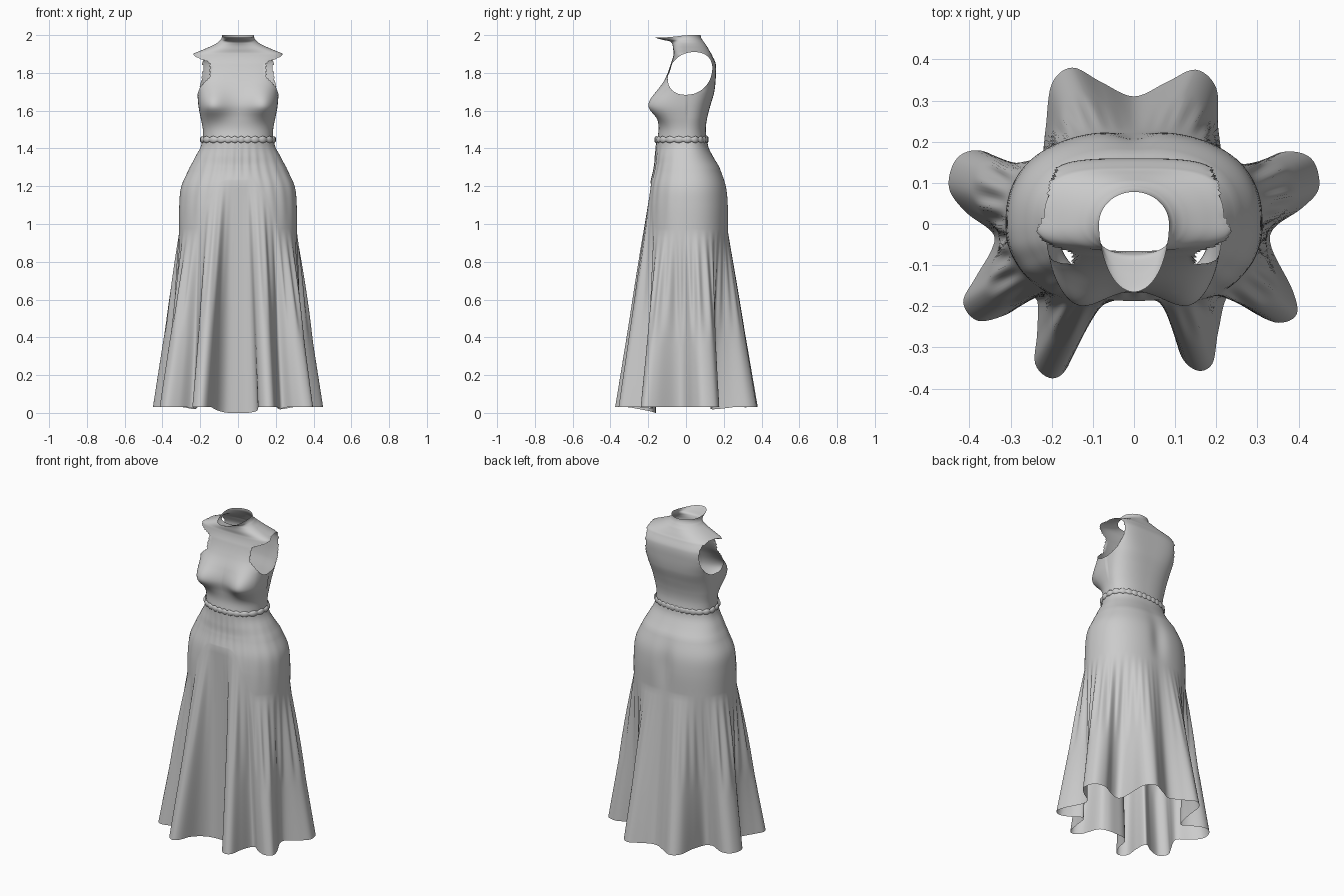
import bpy, bmesh, math

if "Cube" in bpy.data.objects:
    bpy.data.objects.remove(bpy.data.objects["Cube"])

cloth = bpy.data.materials.new("grey_cloth")
cloth.diffuse_color = (0.6, 0.6, 0.6, 1)
cloth.use_nodes = True
cloth.node_tree.nodes["Principled BSDF"].inputs["Base Color"].default_value = cloth.diffuse_color


def catmull(a, b, c, d, f):
    return tuple(0.5 * (2 * q + (r - p) * f + (2 * p - 5 * q + 4 * r - s) * f * f
                        + (3 * q - p - 3 * r + s) * f ** 3) for p, q, r, s in zip(a, b, c, d))


def profile(rows, z):
    """Smoothly look up (half width, front depth, back depth, exponents) at height z."""
    n = len(rows)
    i = 0
    while i < n - 2 and z > rows[i + 1][0]:
        i += 1
    f = min(1, max(0, (z - rows[i][0]) / (rows[i + 1][0] - rows[i][0])))
    return catmull(rows[max(i - 1, 0)][1:], rows[i][1:], rows[i + 1][1:], rows[min(i + 2, n - 1)][1:], f)


def ring_point(rows, z, a):
    """Point on a rounded ring; a = 0 faces front, growing towards +x."""
    w, front, back, nf, nb = profile(rows, z)
    sx, cy = math.sin(a), -math.cos(a)
    depth, n = (front, nf) if cy < 0 else (back, nb)
    r = (abs(sx / w) ** n + abs(cy / depth) ** n) ** (-1 / n)
    return sx * r, cy * r


def gauss(v, s):
    return math.exp(-(v / s) ** 2)


def smooth(v):
    v = min(1, max(0, v))
    return v * v * (3 - 2 * v)


def loft(name, rings):
    bm = bmesh.new()
    grid = [[bm.verts.new(p) for p in r] for r in rings]
    n = len(grid[0])
    for lo, hi in zip(grid, grid[1:]):
        for i in range(n):
            bm.faces.new((lo[i], lo[(i + 1) % n], hi[(i + 1) % n], hi[i]))
    return name, bm


def finish(name, bm):
    bmesh.ops.recalc_face_normals(bm, faces=bm.faces)
    me = bpy.data.meshes.new(name)
    bm.to_mesh(me)
    bm.free()
    me.materials.append(cloth)
    ob = bpy.data.objects.new(name, me)
    bpy.context.collection.objects.link(ob)
    for p in me.polygons:
        p.use_smooth = True
    return ob


# Bodice: z, half width, front depth, back depth, front and back squareness
bodice_rows = [
    (1.43, .185, .155, .112, 2.3, 2.3), (1.50, .186, .145, .105, 2.4, 2.4),
    (1.56, .195, .150, .112, 2.5, 2.5), (1.63, .205, .160, .130, 2.6, 2.7),
    (1.70, .214, .142, .150, 2.7, 3.2), (1.78, .228, .105, .158, 2.8, 3.8),
    (1.85, .238, .080, .157, 2.8, 3.8), (1.90, .236, .066, .135, 2.7, 3.2),
    (1.925, .180, .068, .120, 2.4, 2.6), (1.95, .125, .072, .105, 2.1, 2.2),
    (1.97, .098, .084, .090, 2, 2), (1.985, .087, .125, .081, 2, 2), (2.0, .085, .165, .078, 2, 2)]
N = 192
rings = []
levels = [p[0] + (q[0] - p[0]) * k / 8 for p, q in zip(bodice_rows, bodice_rows[1:]) for k in range(8)] + [2.0]
for z in levels:
    ring = []
    for i in range(N):
        a = 2 * math.pi * i / N
        x, y = ring_point(bodice_rows, z, a)
        if y < 0:  # bust
            bump = gauss(z - 1.625, .065 if z < 1.625 else .09) * gauss(abs(x) - .135, .075)
            y -= .058 * bump * min(1, -y / .08)
            x *= 1 + .06 * bump
        lip = smooth((z - 1.95) / .05) * smooth((.03 - y) / .15)  # collar dips at front
        ring.append((x, y, z - .012 * lip))
    rings.append(ring)
name, bm = loft("bodice", rings)


# Armholes: sheared ovals seen from the side
def oval(co):
    v = (co.z - 1.797) / .113
    u = (co.y - .02 - .2 * (co.z - 1.79)) / .115
    return u, v, (abs(u) ** 2.2 + abs(v) ** 2.2) ** (1 / 2.2)


holes = [f for f in bm.faces if abs(f.calc_center_median().x) > .15 and oval(f.calc_center_median())[2] < 1]
bmesh.ops.delete(bm, geom=holes, context='FACES')
for v in bm.verts:
    if v.is_boundary and 1.6 < v.co.z < 1.93:
        p, q, r = oval(v.co)
        if r > .5:
            z = 1.797 + .113 * q / r
            v.co.z = z
            v.co.y = .02 + .2 * (z - 1.79) + .115 * p / r
finish(name, bm)

# Skirt hem outline, right half front to back, then left half back to front
hem_ctrl = [
    (0, -.16), (.06, -.165), (.10, -.20), (.11, -.31), (.15, -.355), (.19, -.34), (.205, -.26),
    (.23, -.175), (.29, -.215), (.35, -.24), (.395, -.22), (.385, -.16), (.335, -.06), (.34, -.01),
    (.41, .04), (.45, .09), (.43, .16), (.36, .175), (.28, .135), (.225, .14), (.205, .23),
    (.2, .33), (.15, .375), (.08, .345), (0, .31),
    (-.08, .345), (-.15, .38), (-.2, .34), (-.215, .23), (-.23, .14), (-.28, .135), (-.37, .178),
    (-.43, .16), (-.45, .09), (-.41, .03), (-.345, -.02), (-.345, -.06), (-.385, -.13), (-.415, -.19),
    (-.38, -.235), (-.31, -.22), (-.24, -.18), (-.235, -.26), (-.24, -.34), (-.2, -.375),
    (-.16, -.345), (-.12, -.23), (-.07, -.17)]
M = len(hem_ctrl)
SUB = 6
hem = [catmull(*(hem_ctrl[(i + k) % M] for k in (-1, 0, 1, 2)), j / SUB)
       for i in range(M) for j in range(SUB)]
C = len(hem)

# Matching hip angles: polar angle of the hem, evened out
off = []
for i, (x, y) in enumerate(hem):
    base = 2 * math.pi * i / C
    d = math.atan2(x, -y) - base
    off.append((d + math.pi) % (2 * math.pi) - math.pi)
for _ in range(400):
    off = [(off[i - 1] + off[i] + off[(i + 1) % C]) / 3 for i in range(C)]
angles = [2 * math.pi * i / C + off[i] for i in range(C)]

hip_rows = [
    (.95, .312, .216, .225, 2.2, 2.4), (1.1, .311, .208, .226, 2.2, 2.4), (1.2, .300, .194, .215, 2.2, 2.4),
    (1.3, .256, .170, .180, 2.2, 2.4), (1.36, .224, .164, .143, 2.2, 2.3), (1.41, .197, .160, .118, 2.2, 2.3),
    (1.46, .188, .158, .113, 2.3, 2.3)]


def hip(z, a):
    x, y = ring_point(hip_rows, z, a)
    if y > 0:  # soft dip at the centre of the seat
        y -= .016 * gauss(x, .05) * gauss(z - 1.12, .14)
    return x, y


def skirt_point(i, t):
    """t: 0..1 waist to fold start, 1..2 fold start to hem."""
    a = angles[i]
    start = .96 + .27 * smooth((math.cos(a) - .55) / .4)
    if t <= 1:
        z = 1.435 + (start - 1.435) * t
        x, y = hip(z, a)
        k = 1 + .012 * math.sin(26 * a) * math.sin(math.pi * t) * (math.cos(a) > 0)* math.cos(a)
        return x * k, y * k, z
    t -= 1
    x, y = hip(start, a)
    hx, hy = hem[i]
    zh = .03 * min(1, max(0, (math.hypot(hx, hy) - .17) / .15))
    k = 1 + .02 * math.sin(44 * a) * math.sin(math.pi * min(1, t * 1.6)) * abs(math.sin(a))
    return (x + (hx - x) * t) * k, (y + (hy - y) * t) * k, start + (zh - start) * t


rings = [[skirt_point(i, 2 - j / 28) for i in range(C)] for j in range(57)]
finish(*loft("skirt", rings))

# Gathered waist frill: a small scalloped roll
rings = []
for j in range(9):
    b = math.pi * (j / 8 - .5)
    ring = []
    for i in range(240):
        a = 2 * math.pi * i / 240
        scallop = abs(math.sin(13 * a + .6 * math.sin(3 * a)))
        x, y = hip(1.435, a)
        k = 1 + .06 * math.cos(b) * (.5 + .5 * scallop)
        ring.append((x * k, y * k, 1.447 + math.sin(b) * (.010 + .008 * scallop)))
    rings.append(ring)
finish(*loft("waist_frill", rings))
